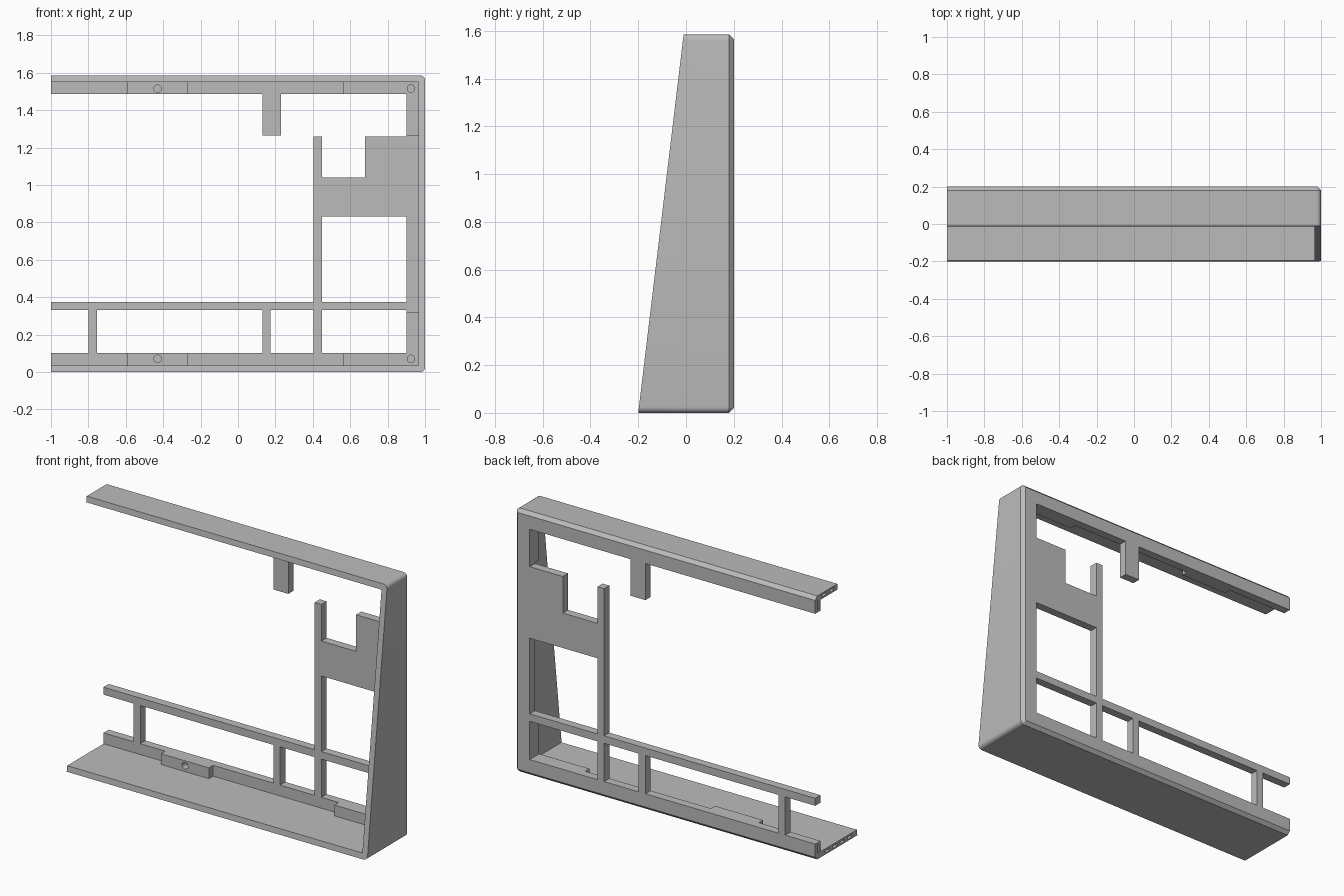
import bpy, bmesh, math

if "Cube" in bpy.data.objects:
    bpy.data.objects.remove(bpy.data.objects["Cube"])

H = 1.585                      # overall height
BACK, LIP, BOSS = 0.2, 0.15, 0.11   # depth planes
R = 0.025                      # outer corner radius

grey = bpy.data.materials.new("plain grey")
grey.use_nodes = True
grey.diffuse_color = (0.5, 0.5, 0.5, 1)
grey.node_tree.nodes["Principled BSDF"].inputs["Base Color"].default_value = (0.5, 0.5, 0.5, 1)


def loft(name, rings):
    """Solid through matching rings of points, capped at both ends."""
    bm = bmesh.new()
    loops = [[bm.verts.new(p) for p in ring] for ring in rings]
    n = len(loops[0])
    for a, b in zip(loops, loops[1:]):
        for i in range(n):
            j = (i + 1) % n
            bm.faces.new((a[i], a[j], b[j], b[i]))
    bm.faces.new(loops[0])
    bm.faces.new(loops[-1])
    bmesh.ops.recalc_face_normals(bm, faces=bm.faces)
    mesh = bpy.data.meshes.new(name)
    bm.to_mesh(mesh)
    bm.free()
    mesh.materials.append(grey)
    obj = bpy.data.objects.new(name, mesh)
    bpy.context.collection.objects.link(obj)
    return obj


def plate(name, outline, y0=LIP, y1=BACK):
    return loft(name, [[(x, y, z) for x, z in outline] for y in (y0, y1)])


def rect(x0, x1, z0, z1):
    return [(x0, z0), (x1, z0), (x1, z1), (x0, z1)]


def c_ring(y_of, inner, inset=0.0):
    """Open C outline with rounded right corners; y depends on height."""
    pts = [(-1, inset)]
    for cz, start in ((R, -90), (H - R, 0)):
        for k in range(7):
            a = math.radians(start + 15 * k)
            pts.append((1 - R + (R - inset) * math.cos(a), cz + (R - inset) * math.sin(a)))
    pts += [(-1, H - inset), (-1, H - inner), (1 - inner, H - inner), (1 - inner, inner), (-1, inner)]
    return [(x, y_of(z), z) for x, z in pts]


def cut(obj, cutters):
    """Subtract the cutters, then discard them."""
    bpy.context.view_layer.objects.active = obj
    for c in cutters:
        c.hide_render = True
        mod = obj.modifiers.new("cut", 'BOOLEAN')
        mod.operation, mod.solver, mod.object = 'DIFFERENCE', 'EXACT', c
        bpy.ops.object.modifier_apply(modifier=mod.name)
        bpy.data.objects.remove(c)


def smooth(obj):
    bpy.ops.object.select_all(action='DESELECT')
    obj.select_set(True)
    bpy.context.view_layer.objects.active = obj
    bpy.ops.object.shade_smooth_by_angle(angle=math.radians(30))


# Outer walls with the sloped front, and the chamfered back rim
shell = loft("outer_walls", [c_ring(lambda z: -0.2 + 0.19 * z / H, 0.035),
                             c_ring(lambda z: LIP, 0.035)])
rim = loft("back_rim", [c_ring(lambda z: LIP, 0.1), c_ring(lambda z: 0.18, 0.1),
                        c_ring(lambda z: BACK, 0.1, 0.02)])

# Joint slots in the open left ends
slots = []
for z, start, count in ((0.017, -0.15, 4), (H - 0.017, 0.02, 2)):
    for k in range(count):
        y = start + 0.07 * k
        slots.append(plate("slot", rect(-1.05, -0.96, z - 0.007, z + 0.007), y, y + 0.045))
cut(shell, slots)
cut(rim, [plate("slot", rect(-1.05, -0.96, z, z + 0.05), 0.165, 0.18) for z in (0.035, H - 0.085)])
smooth(shell)
smooth(rim)

# Inner lattice
plate("bracket_panel", [(0.405, 0.1), (0.45, 0.1), (0.45, 0.83), (0.9, 0.83), (0.9, 1.26),
                        (0.68, 1.26), (0.68, 1.04), (0.45, 1.04), (0.45, 1.26), (0.405, 1.26)])
plate("long_rail", rect(-1, 0.405, 0.33, 0.375))
plate("short_rail", rect(0.45, 0.9, 0.33, 0.375))
plate("left_strut", rect(-0.8, -0.755, 0.1, 0.33))
plate("middle_strut", rect(0.13, 0.175, 0.1, 0.33))
plate("hanging_tab", rect(0.13, 0.23, 1.265, H - 0.1))

# Screw bosses, mirrored top to bottom
boss = rect(-0.59, -0.27, 0.035, 0.1)
corner = [(0.565, 0.035), (0.965, 0.035), (0.965, 0.32), (0.9, 0.32), (0.9, 0.1), (0.565, 0.1)]
for side, flip in (("lower", False), ("upper", True)):
    for kind, outline, hx in (("boss", boss, -0.43), ("corner_boss", corner, 0.925)):
        circle = [(hx + 0.02 * math.cos(math.tau * k / 24), 0.07 + 0.02 * math.sin(math.tau * k / 24))
                  for k in range(24)]
        if flip:
            outline, circle = ([(x, H - z) for x, z in o] for o in (outline, circle))
        part = plate(side + "_" + kind, outline, BOSS, LIP)
        cut(part, [plate("screw_hole", circle, BOSS - 0.03, LIP + 0.01)])
        smooth(part)
